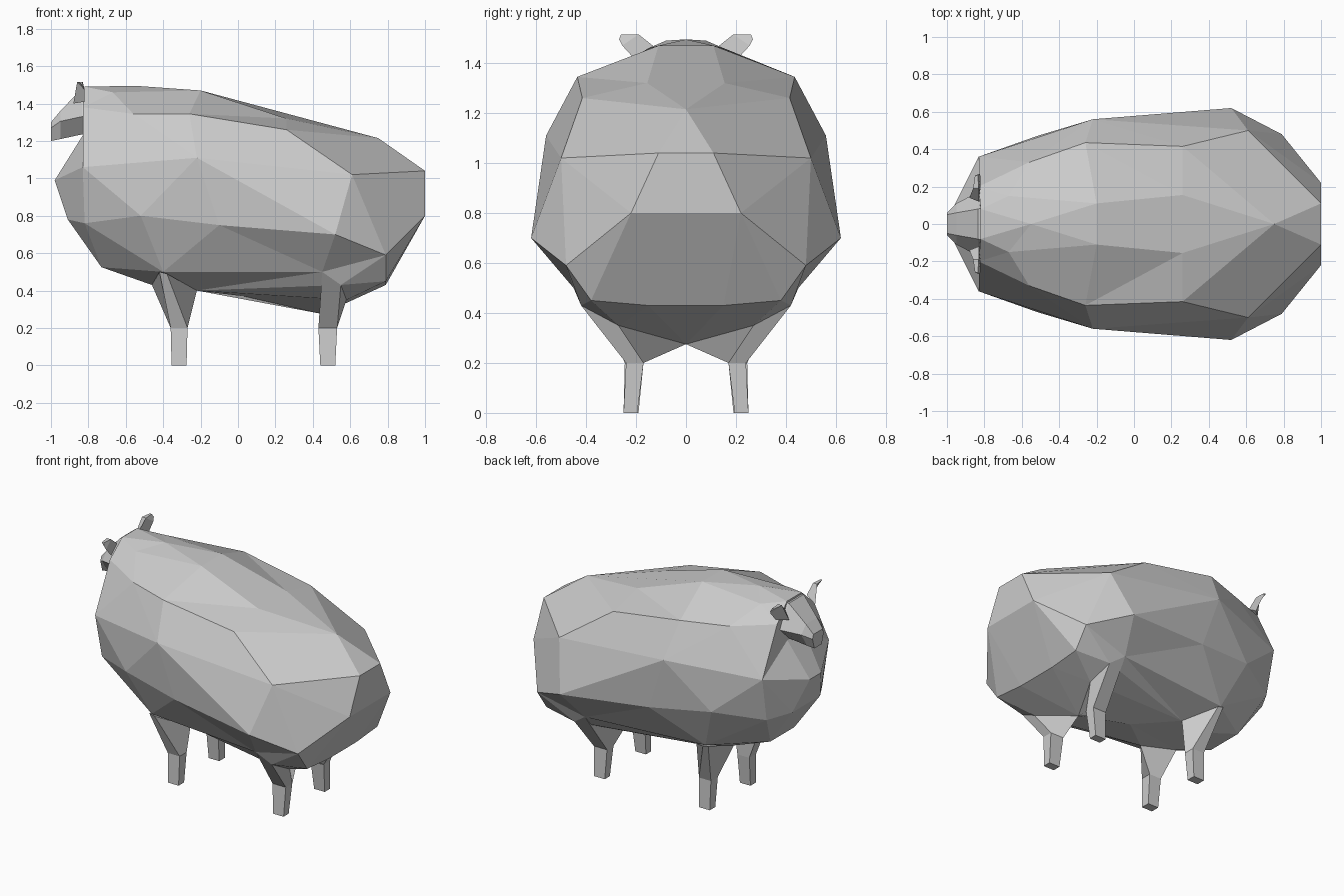
import bpy, bmesh
from mathutils import Vector

if "Cube" in bpy.data.objects:
    bpy.data.objects.remove(bpy.data.objects["Cube"])


def finish(bm, name):
    bmesh.ops.recalc_face_normals(bm, faces=bm.faces)
    me = bpy.data.meshes.new(name)
    bm.to_mesh(me)
    bm.free()
    ob = bpy.data.objects.new(name, me)
    bpy.context.collection.objects.link(ob)
    return ob


def both_sides(points):
    out = []
    for x, y, z in points:
        out.append(Vector((x, y, z)))
        if y > 0:
            out.append(Vector((x, -y, z)))
    return out


def skin(points, name, centre, radii, inflate):
    """Facet a point cloud: hull the inflated points, then put them back."""
    bm = bmesh.new()
    home = {}
    c, r = Vector(centre), Vector(radii)
    for p in points:
        d = p - c
        n = Vector((d.x / r.x, d.y / r.y, d.z / r.z)).length
        v = bm.verts.new(c + d.lerp(d / n, inflate))
        home[v] = p
    bmesh.ops.convex_hull(bm, input=bm.verts)
    bmesh.ops.delete(bm, geom=[v for v in bm.verts if not v.link_faces], context='VERTS')
    for v in bm.verts:
        v.co = home[v]
    bmesh.ops.dissolve_limit(bm, angle_limit=0.03, verts=bm.verts, edges=bm.edges)
    return finish(bm, name)


def loft(sections, name):
    """Closed solid through rings with equal point counts."""
    bm = bmesh.new()
    rings = [[bm.verts.new(p) for p in s] for s in sections]
    n = len(rings[0])
    for a, b in zip(rings, rings[1:]):
        for i in range(n):
            j = (i + 1) % n
            bm.faces.new((a[i], a[j], b[j], b[i]))
    bm.faces.new(rings[0])
    bm.faces.new(rings[-1])
    return finish(bm, name)


# Woolly body with neck (one side, mirrored)
body = [
    # back
    (-.82, .08, 1.49), (-.67, .15, 1.46), (-.55, 0, 1.495), (-.2, .11, 1.47),
    (.26, .155, 1.32), (.75, 0, 1.215), (1, .11, 1.04),
    # shoulder line
    (-.83, .20, 1.38), (-.56, .33, 1.345), (-.26, .435, 1.345), (.26, .415, 1.26), (.61, .5, 1.02),
    # flank
    (-.83, .36, 1.06), (-.22, .56, 1.11), (-.52, .47, .80), (-.1, .545, .75),
    (.52, .62, .70), (.79, .48, .59), (1, .22, .80),
    # chest
    (-.83, .09, 1.23), (-.98, .06, .99), (-.91, .15, .78), (-.82, .30, .76), (-.73, .13, .525),
    # underside
    (-.4, .36, .50), (-.46, .14, .43), (-.22, .20, .40), (.03, 0, .37),
    (.45, 0, .275), (.45, .45, .50), (.55, .42, .43), (.58, .27, .35),
    (.79, .38, .45), (.79, .15, .43),
]
skin(both_sides(body), "body", (0, 0, .88), (1, .62, .62), .8)


# Head and snout
def head_ring(x, top, cheek, low, wt, wc, wl):
    return [(x, wt, top), (x, wc, cheek), (x, wl, low),
            (x, -wl, low), (x, -wc, cheek), (x, -wt, top)]


loft([head_ring(-.74, 1.47, 1.36, 1.24, .10, .18, .08),
      head_ring(-.835, 1.48, 1.33, 1.235, .08, .17, .07),
      head_ring(-.95, 1.36, 1.305, 1.21, .06, .11, .05),
      head_ring(-1.0, 1.30, 1.27, 1.20, .05, .06, .04)], "head")

for side, s in (("left", -1), ("right", 1)):
    # Pointed ear
    loft([[(-.88, s * .14, 1.40), (-.83, s * .12, 1.46), (-.82, s * .20, 1.41)],
          [(-.86, s * .19, 1.515), (-.83, s * .19, 1.515), (-.82, s * .255, 1.47)],
          [(-.85, s * .26, 1.515), (-.835, s * .26, 1.515), (-.825, s * .268, 1.495)]],
         side + "_ear")

    # Legs: thigh ring, then knee and foot as rectangles (x0, x1, y0, y1, z)
    def leg(name, top, knee, foot):
        rings = [[(x, s * y, z) for x, y, z in top]]
        for x0, x1, y0, y1, z in (knee, foot):
            rings.append([(x0, s * y0, z), (x1, s * y0, z), (x1, s * y1, z), (x0, s * y1, z)])
        loft(rings, name)

    leg(side + "_front_leg",
        [(-.46, .14, .43), (-.22, .20, .40), (-.38, .36, .49), (-.42, .36, .50)],
        (-.36, -.27, .17, .245, .2), (-.355, -.275, .19, .25, 0))
    leg(side + "_back_leg",
        [(.45, .0, .275), (.58, .27, .35), (.55, .42, .43), (.45, .45, .50)],
        (.43, .53, .17, .24, .2), (.44, .52, .195, .25, 0))
